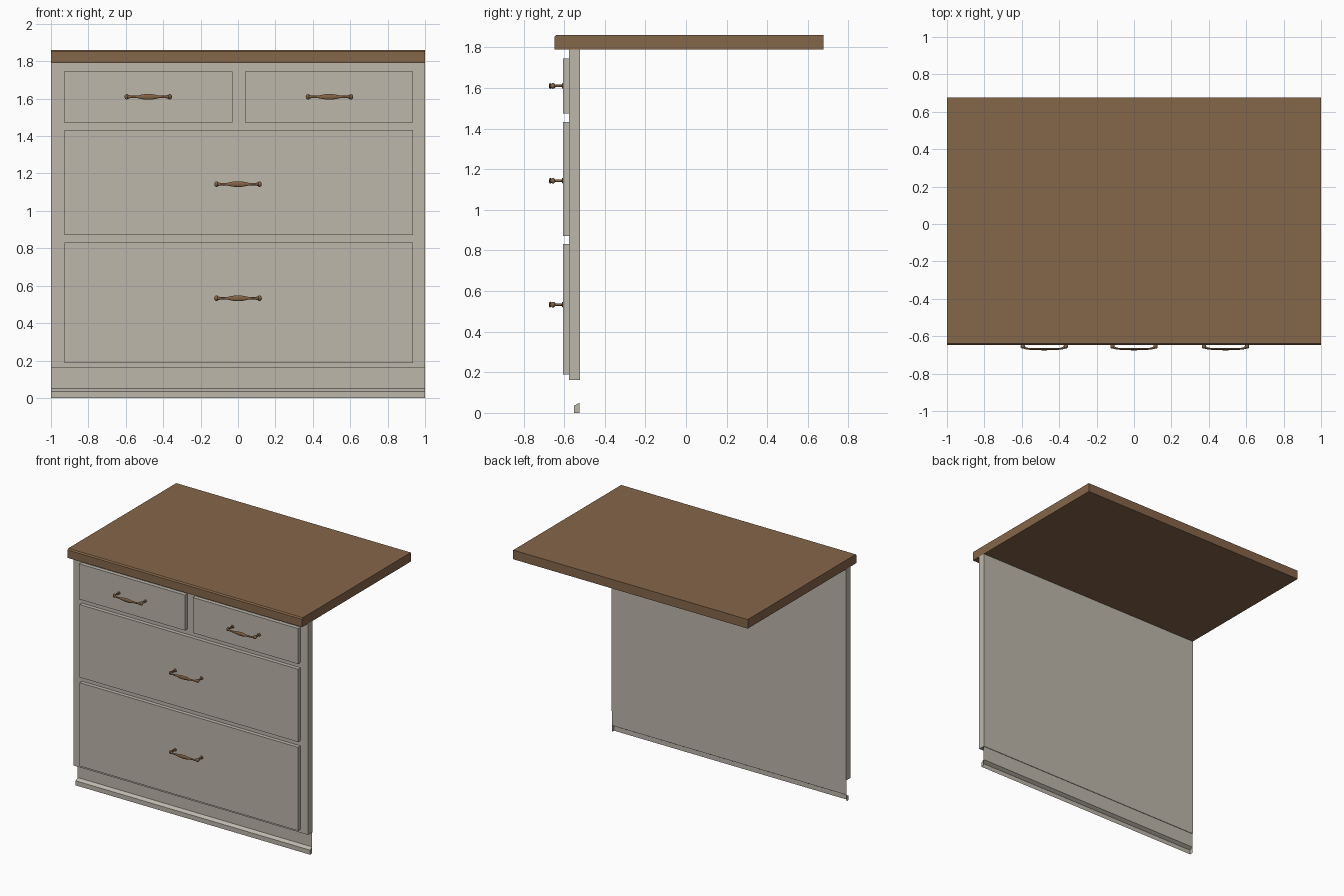
import bpy, bmesh, math
from mathutils import Vector

if "Cube" in bpy.data.objects:
    bpy.data.objects.remove(bpy.data.objects["Cube"])


def material(name, rgb):
    m = bpy.data.materials.new(name)
    m.diffuse_color = (*rgb, 1)
    m.use_nodes = True
    m.node_tree.nodes["Principled BSDF"].inputs["Base Color"].default_value = m.diffuse_color
    return m


GREY = material("warm_grey_paint", (0.51, 0.475, 0.41))
WOOD = material("brown_wood", (0.235, 0.133, 0.068))
BRONZE = material("bronze_metal", (0.23, 0.125, 0.06))


def make(name, verts, faces, mat):
    bm = bmesh.new()
    vs = [bm.verts.new(v) for v in verts]
    for f in faces:
        bm.faces.new([vs[i] for i in f])
    me = bpy.data.meshes.new(name)
    # orient closed shells outward
    if all(len(e.link_faces) == 2 for e in bm.edges):
        bmesh.ops.recalc_face_normals(bm, faces=bm.faces)
    bm.to_mesh(me)
    bm.free()
    me.materials.append(mat)
    ob = bpy.data.objects.new(name, me)
    bpy.context.collection.objects.link(ob)
    return ob


def extrude_x(name, profile, x0, x1, mat, open_sides=()):
    """Prism along x from a (y, z) profile; open_sides are left unfilled."""
    n = len(profile)
    verts = [(x, y, z) for x in (x0, x1) for y, z in profile]
    faces = [tuple(range(n)), tuple(reversed(range(n, 2 * n)))]
    faces += [(i, i + n, (i + 1) % n + n, (i + 1) % n)
              for i in range(n) if i not in open_sides]
    return make(name, verts, faces, mat)


def box(name, x0, x1, y0, y1, z0, z1, mat):
    return extrude_x(name, [(y0, z0), (y1, z0), (y1, z1), (y0, z1)], x0, x1, mat)


# Worktop with a small chamfer on the front edge
extrude_x("worktop", [(-0.648, 1.79), (0.676, 1.79), (0.676, 1.86),
                      (-0.639, 1.86), (-0.648, 1.851)], -1, 1, WOOD)

# Carcass front and drawer fronts
box("carcass_front", -1, 1, -0.575, -0.521, 0.162, 1.79, GREY)
for name, x0, x1, z0, z1 in (("top_left_drawer", -0.93, -0.03, 1.473, 1.746),
                             ("top_right_drawer", 0.038, 0.936, 1.473, 1.746),
                             ("middle_drawer", -0.927, 0.936, 0.872, 1.433),
                             ("bottom_drawer", -0.927, 0.936, 0.188, 0.831)):
    box(name, x0, x1, -0.605, -0.575, z0, z1, GREY)

# Thin kick board and hollow skirting moulding
make("kick_board", [(-1, -0.525, 0.05), (1, -0.525, 0.05),
                    (1, -0.525, 0.162), (-1, -0.525, 0.162)], [(0, 1, 2, 3)], GREY)
extrude_x("skirting", [(-0.551, 0), (-0.525, 0), (-0.525, 0.05), (-0.551, 0.035)],
          -1, 1, GREY, open_sides=(0, 1))

# Half handle stations: x, y, in-plane radius, vertical radius
HALF = [(0.113, -0.604, 0.013, 0.013), (0.113, -0.609, 0.013, 0.013),
        (0.113, -0.612, 0.006, 0.006), (0.115, -0.640, 0.006, 0.006),
        (0.113, -0.652, 0.007, 0.010), (0.106, -0.661, 0.007, 0.010),
        (0.094, -0.666, 0.005, 0.006), (0.070, -0.668, 0.005, 0.006),
        (0.052, -0.668, 0.005, 0.008), (0.034, -0.669, 0.006, 0.012),
        (0.015, -0.669, 0.006, 0.015)]
STATIONS = HALF + [(-x, y, a, b) for x, y, a, b in reversed(HALF)]


def handle(name, cx, cz, sides=12):
    pts = [Vector((x, y, 0)) for x, y, _, _ in STATIONS]
    n = len(pts)
    verts, faces = [], []
    for i, (x, y, a, b) in enumerate(STATIONS):
        if i in (0, 1, 2, n - 1, n - 2, n - 3):
            t = Vector((0, -1 if i < 3 else 1, 0))
        else:
            t = (pts[i + 1] - pts[i - 1]).normalized()
        nrm = Vector((-t.y, t.x, 0))
        for k in range(sides):
            ang = 2 * math.pi * k / sides
            p = pts[i] + nrm * a * math.cos(ang)
            verts.append((cx + p.x, p.y, cz + b * math.sin(ang)))
    for i in range(n - 1):
        for k in range(sides):
            k2 = (k + 1) % sides
            faces.append((i * sides + k, i * sides + k2,
                          (i + 1) * sides + k2, (i + 1) * sides + k))
    faces += [tuple(range(sides)), tuple(range((n - 1) * sides, n * sides))]
    ob = make(name, verts, faces, BRONZE)
    # round end bosses where the bar meets the posts
    bm = bmesh.new()
    bm.from_mesh(ob.data)
    for s in (-1, 1):
        new = bmesh.ops.create_uvsphere(bm, u_segments=12, v_segments=8, radius=0.012)["verts"]
        for v in new:
            v.co = Vector((cx + s * 0.115 + v.co.x, -0.655 + v.co.y, cz + v.co.z * 1.2))
    bm.to_mesh(ob.data)
    bm.free()
    bpy.ops.object.select_all(action='DESELECT')
    bpy.context.view_layer.objects.active = ob
    ob.select_set(True)
    bpy.ops.object.shade_smooth_by_angle(angle=math.radians(40))


# Drawer handles
for name, x, z in (("top_left_handle", -0.48, 1.61), ("top_right_handle", 0.489, 1.61),
                   ("middle_handle", 0, 1.143), ("bottom_handle", 0, 0.533)):
    handle(name, x, z)
